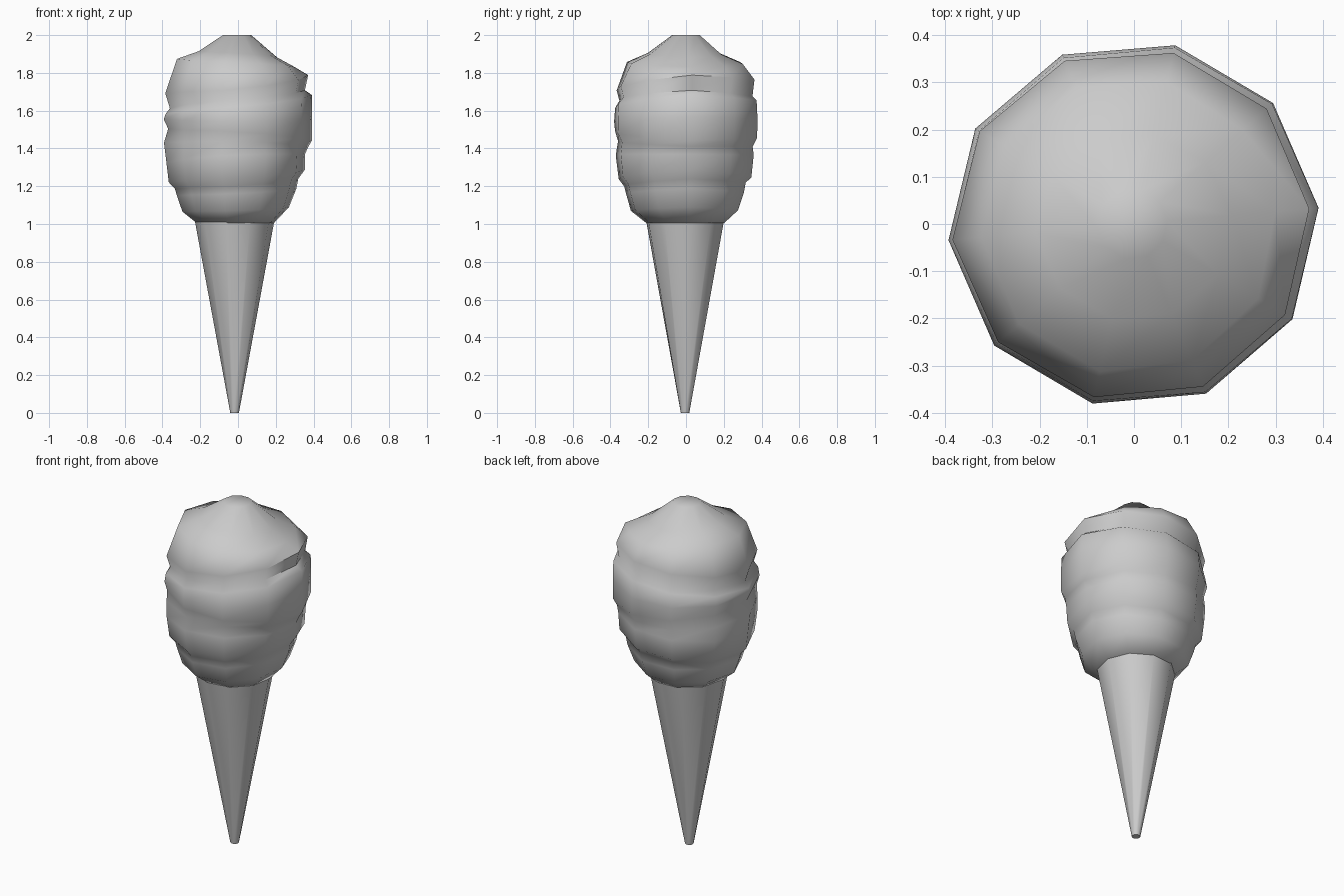
import bpy, bmesh, math

if "Cube" in bpy.data.objects:
    bpy.data.objects.remove(bpy.data.objects["Cube"])

SIDES = 10
PHASE = math.radians(5)


def loft(name, rings, angle=50):
    """Skin a stack of equal-length point rings and cap both ends."""
    bm = bmesh.new()
    loops = [[bm.verts.new(p) for p in ring] for ring in rings]
    for low, high in zip(loops, loops[1:]):
        for i in range(SIDES):
            j = (i + 1) % SIDES
            bm.faces.new((low[i], low[j], high[j], high[i]))
    bm.faces.new(loops[0][::-1])
    bm.faces.new(loops[-1])
    bmesh.ops.recalc_face_normals(bm, faces=bm.faces[:])
    mesh = bpy.data.meshes.new(name)
    bm.to_mesh(mesh)
    bm.free()
    obj = bpy.data.objects.new(name, mesh)
    bpy.context.collection.objects.link(obj)
    bpy.ops.object.select_all(action='DESELECT')
    obj.select_set(True)
    bpy.context.view_layer.objects.active = obj
    bpy.ops.object.shade_smooth_by_angle(angle=math.radians(angle))
    return obj


angles = [PHASE + math.tau * i / SIDES for i in range(SIDES)]

# Tapered wafer cone
loft("wafer_cone", [
    [(-0.018 + r * math.cos(a), -0.005 + r * math.sin(a), z) for a in angles]
    for r, z in ((0.023, 0.0), (0.21, 1.01))])

# Swirl profiles (radius, height) a quarter turn apart; the grooves change height
right = [(.19, 1.005), (.27, 1.09), (.31, 1.19), (.32, 1.24), (.355, 1.29),
         (.355, 1.37), (.375, 1.41), (.393, 1.44), (.393, 1.57), (.393, 1.685),
         (.355, 1.71), (.373, 1.79), (.30, 1.83), (.21, 1.88), (.07, 2.0)]
back = [(.21, 1.005), (.285, 1.07), (.315, 1.16), (.325, 1.215), (.355, 1.24),
        (.37, 1.365), (.36, 1.41), (.385, 1.46), (.388, 1.55), (.382, 1.65),
        (.362, 1.67), (.372, 1.76), (.31, 1.85), (.19, 1.90), (.075, 2.0)]
left = [(.22, 1.005), (.295, 1.065), (.325, 1.15), (.335, 1.185), (.368, 1.22),
        (.38, 1.32), (.395, 1.43), (.37, 1.505), (.395, 1.555), (.385, 1.58),
        (.362, 1.61), (.387, 1.69), (.325, 1.875), (.21, 1.915), (.08, 2.0)]
front = [(.215, 1.005), (.30, 1.07), (.325, 1.16), (.335, 1.20), (.365, 1.24),
         (.382, 1.37), (.365, 1.44), (.388, 1.49), (.39, 1.54), (.385, 1.62),
         (.362, 1.66), (.375, 1.71), (.32, 1.855), (.205, 1.905), (.075, 2.0)]
profiles = [right, back, left, front]


def swirl_point(level, a):
    quarter = a / (math.pi / 2)
    k, t = int(quarter), quarter % 1
    p, q = profiles[k % 4][level], profiles[(k + 1) % 4][level]
    r, z = (u + (v - u) * t for u, v in zip(p, q))
    return (r * math.cos(a), r * math.sin(a), z)


# Soft-serve swirl
loft("ice_cream_swirl",
     [[swirl_point(n, a) for a in angles] for n in range(len(right))], 60)
